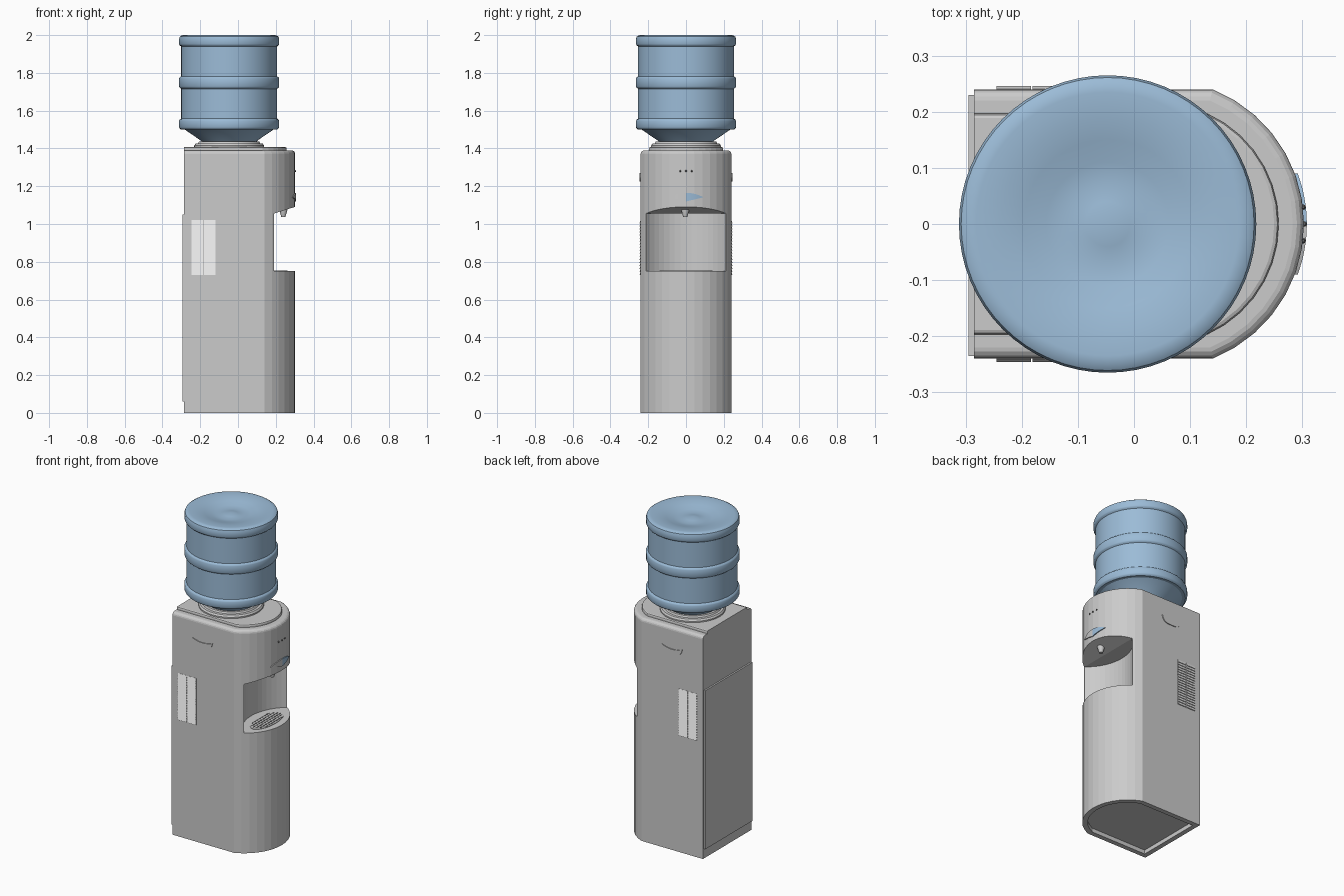
import bpy, bmesh, math
from mathutils import Matrix

if "Cube" in bpy.data.objects:
    bpy.data.objects.remove(bpy.data.objects["Cube"])


def material(name, rgb):
    m = bpy.data.materials.new(name)
    m.use_nodes = True
    m.diffuse_color = (*rgb, 1)
    m.node_tree.nodes["Principled BSDF"].inputs["Base Color"].default_value = (*rgb, 1)
    return m


GREY = material("cabinet grey", (0.6, 0.6, 0.6))
WHITE = material("vent white", (0.8, 0.8, 0.8))
BLUE = material("bottle blue", (0.33, 0.5, 0.68))
DARK = material("dark slots", (0.12, 0.12, 0.12))


def finish(name, bm, mat, smooth=False):
    bmesh.ops.recalc_face_normals(bm, faces=bm.faces)
    me = bpy.data.meshes.new(name)
    bm.to_mesh(me)
    bm.free()
    ob = bpy.data.objects.new(name, me)
    bpy.context.collection.objects.link(ob)
    me.materials.append(mat)
    if smooth:
        bpy.ops.object.select_all(action="DESELECT")
        ob.select_set(True)
        bpy.context.view_layer.objects.active = ob
        bpy.ops.object.shade_smooth_by_angle(angle=math.radians(30))
    return ob


def prism(points, vec):
    """Extrude a closed 3D outline along a vector."""
    bm = bmesh.new()
    face = bm.faces.new([bm.verts.new(p) for p in points])
    ext = bmesh.ops.extrude_face_region(bm, geom=[face])
    moved = [v for v in ext["geom"] if isinstance(v, bmesh.types.BMVert)]
    bmesh.ops.translate(bm, verts=moved, vec=vec)
    bmesh.ops.recalc_face_normals(bm, faces=bm.faces)
    return bm


def plan(back, half, side_end, nose, z, steps=14):
    """Straight sides with a round nose toward +x."""
    c = (nose ** 2 - side_end ** 2 - half ** 2) / (2 * (nose - side_end))
    r = nose - c
    a = math.atan2(half, side_end - c)
    arc = [(c + r * math.cos(t), r * math.sin(t), z)
           for t in (-a + 2 * a * i / steps for i in range(steps + 1))]
    return [(back, -half, z)] + arc + [(back, half, z)]


def round_top(bm, top, back, width, segments):
    edges = [e for e in bm.edges
             if all(abs(v.co.z - top) < 1e-5 for v in e.verts)
             and not all(abs(v.co.x - back) < 1e-5 for v in e.verts)]
    bmesh.ops.bevel(bm, geom=edges, offset=width, segments=segments,
                    profile=0.5, affect="EDGES")


def box(name, x, y, z, mat):
    bm = prism([(x[0], y[0], z[0]), (x[1], y[0], z[0]),
                (x[1], y[1], z[0]), (x[0], y[1], z[0])], (0, 0, z[1] - z[0]))
    return finish(name, bm, mat)


def lathe(name, profile, mat, cx, cy=0, steps=48):
    bm = bmesh.new()
    vs = [bm.verts.new((r, 0, z)) for r, z in profile]
    es = [bm.edges.new(p) for p in zip(vs, vs[1:])]
    bmesh.ops.spin(bm, geom=vs + es, cent=(0, 0, 0), axis=(0, 0, 1),
                   angle=2 * math.pi, steps=steps)
    bmesh.ops.remove_doubles(bm, verts=bm.verts, dist=1e-5)
    bmesh.ops.translate(bm, verts=bm.verts, vec=(cx, cy, 0))
    return finish(name, bm, mat, True)


def cut(target, cutter):
    cutter.hide_render = True
    cutter.hide_viewport = True
    mod = target.modifiers.new(cutter.name, "BOOLEAN")
    mod.operation = "DIFFERENCE"
    mod.solver = "EXACT"
    mod.object = cutter


# Cabinet with rounded upper rim
BACK, HALF, TOP = -0.285, 0.24, 1.39
bm = prism(plan(BACK, HALF, 0.14, 0.303, 0), (0, 0, TOP))
round_top(bm, TOP, BACK, 0.02, 4)
cabinet = finish("cabinet", bm, GREY)

# Dispensing niche: concave back wall and a ceiling rising to the front
NICHE, FLOOR, CEIL = 0.19, 0.75, 1.055
R, CX = 0.2705, 0.3605
wall = []
for i in range(17):
    t = math.radians(-50.9 + 101.8 * i / 16)
    wall.append((CX - R * math.cos(t), R * math.sin(t), FLOOR))
outline = [(0.4, -0.3, FLOOR), (NICHE, -0.3, FLOOR)] + wall \
    + [(NICHE, 0.3, FLOOR), (0.4, 0.3, FLOOR)]
cut(cabinet, finish("niche_cutter", prism(outline, (0, 0, CEIL - FLOOR)), GREY))
wedge = [(NICHE, -0.3, 1.0), (0.4, -0.3, 1.0), (0.4, -0.3, 1.122), (NICHE, -0.3, CEIL)]
cut(cabinet, finish("ceiling_cutter", prism(wedge, (0, 0.6, 0)), GREY))

# Hollow underside
cut(cabinet, finish("base_cutter",
    prism(plan(-0.255, 0.21, 0.13, 0.273, -0.05), (0, 0, 0.075)), GREY))

# Raised lid, back panel
bm = prism(plan(BACK, 0.197, 0.13, 0.258, 1.37), (0, 0, 0.037))
round_top(bm, 1.407, BACK, 0.008, 2)
finish("lid", bm, GREY)
box("back_panel", (-0.295, -0.28), (-0.235, 0.23), (0.06, 1.05), GREY)

# Bottle seat and bottle
BX = -0.047
lathe("bottle_seat", [(0, 1.39), (0.185, 1.39), (0.185, 1.415), (0.178, 1.425),
                      (0.165, 1.427), (0.16, 1.437), (0, 1.437)], GREY, BX)


def band(z0, z1, r=0.265, inner=0.254):
    e = 0.012
    return [(inner, z0), (r - 0.003, z0 + e / 2), (r, z0 + e),
            (r, z1 - e), (r - 0.003, z1 - e / 2), (inner, z1)]


lathe("bottle", [(0, 1.43), (0.14, 1.43), (0.15, 1.442), (0.235, 1.5)]
      + band(1.5, 1.558) + band(1.716, 1.782)
      + [(0.254, 1.94), (0.262, 1.946), (0.265, 1.953), (0.265, 1.98),
         (0.261, 1.992), (0.25, 1.999), (0.235, 2.0), (0.19, 1.997),
         (0.15, 1.988), (0.11, 1.977), (0.075, 1.972), (0.04, 1.976), (0, 1.984)],
      BLUE, BX, steps=64)


# Side grips: curved slabs on both sides
def grip_outline(y):
    n, mid, half = 12, -0.075, 0.07
    us = [-1 + 2 * i / n for i in range(n + 1)]
    low = [(mid + half * 0.9 * u, y, 1.225 + 0.022 * u ** 4) for u in us]
    high = [(mid + half * u, y, 1.255 + 0.015 * u * u) for u in reversed(us)]
    return low + high


# Louvred vents: two columns of sloping slats on both sides
def vent(side):
    bm = bmesh.new()
    n, z0, z1 = 18, 0.73, 1.02
    h = (z1 - z0) / n
    for x0, x1 in ((-0.245, -0.184), (-0.181, -0.12)):
        for i in range(n):
            z = z0 + i * h
            ring = [[bm.verts.new((x, side * y, zz)) for y, zz in
                     ((0.236, z), (0.246, z), (0.241, z + h), (0.236, z + h))]
                    for x in (x0, x1)]
            bm.faces.new(ring[0])
            bm.faces.new(ring[1])
            for k in range(4):
                j = (k + 1) % 4
                bm.faces.new((ring[0][k], ring[0][j], ring[1][j], ring[1][k]))
    return bm


for label, side in (("right", -1), ("left", 1)):
    finish(label + "_grip", prism(grip_outline(side * 0.235), (0, side * 0.01, 0)), GREY)
    finish(label + "_vent", vent(side), WHITE)


# Front control badge: half grey, half blue, following the curved front
def front_x(y):
    return 0.0465 + math.sqrt(0.2565 ** 2 - y * y)


def badge(name, sign, mat):
    bm = bmesh.new()
    n, rows = 8, []
    for i in range(n + 1):
        u = i / n
        y = sign * 0.09 * u
        lo, hi = 1.141 - 0.022 * (1 - u), 1.143 + 0.022 * (1 - u * u)
        rows.append([bm.verts.new((front_x(y) + d, y, z)) for d, z in
                     ((-0.004, lo), (0.005, lo), (0.005, hi), (-0.004, hi))])
    for a, b in zip(rows, rows[1:]):
        for k in range(4):
            j = (k + 1) % 4
            bm.faces.new((a[k], a[j], b[j], b[k]))
    bm.faces.new(rows[0])
    bm.faces.new(rows[-1])
    finish(name, bm, mat)


badge("badge_plain_half", -1, GREY)
badge("badge_blue_half", 1, BLUE)

# Indicator lamps
for i, y in enumerate((-0.03, 0, 0.03)):
    bm = bmesh.new()
    bmesh.ops.create_uvsphere(bm, u_segments=10, v_segments=6, radius=0.005,
                              matrix=Matrix.Translation((front_x(y), y, 1.28)))
    finish("indicator_lamp_%d" % (i + 1), bm, DARK, True)

# Tap nozzle
lathe("tap", [(0, 1.037), (0.011, 1.037), (0.013, 1.045), (0.022, 1.075),
              (0.022, 1.1), (0, 1.1)], GREY, 0.24, -0.004, 20)

# Drip tray: oval plate with long slots
bm = prism([(0.2 + 0.062 * math.cos(t), 0.14 * math.sin(t), FLOOR - 0.005)
            for t in (2 * math.pi * i / 32 for i in range(32))], (0, 0, 0.008))
finish("drip_tray", bm, GREY)
for i in range(6):
    x = -0.045 + 0.018 * i
    w = 0.125 * math.sqrt(1 - (x / 0.06) ** 2)
    box("tray_slot_%d" % (i + 1), (0.196 + x, 0.204 + x), (-w, w),
        (FLOOR, FLOOR + 0.004), DARK)
